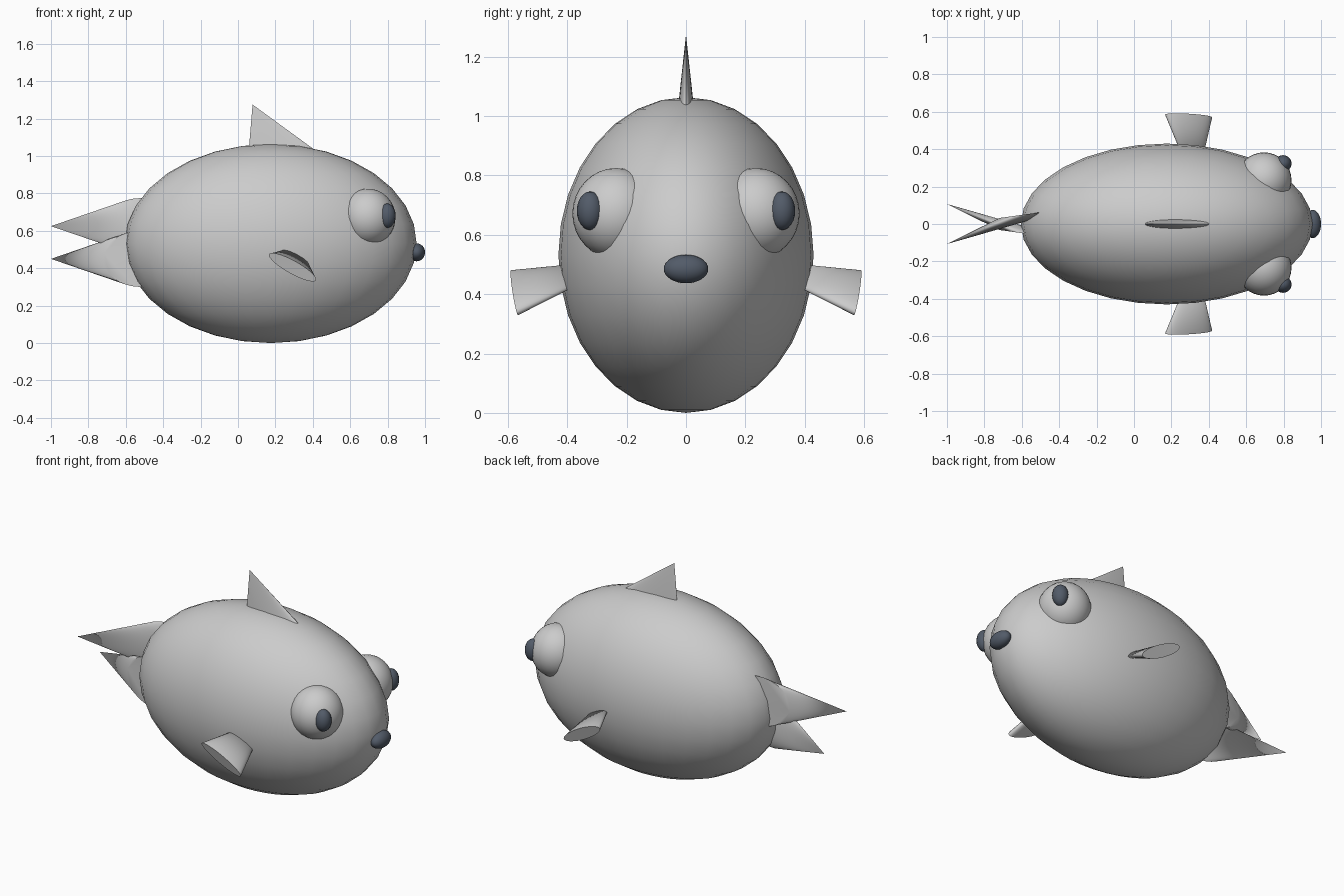
import bpy, bmesh, math
from mathutils import Vector

if "Cube" in bpy.data.objects:
    bpy.data.objects.remove(bpy.data.objects["Cube"])

dark = bpy.data.materials.new("dark_slate")
dark.diffuse_color = (0.085, 0.105, 0.14, 1)
dark.use_nodes = True
dark.node_tree.nodes["Principled BSDF"].inputs["Base Color"].default_value = dark.diffuse_color


def finish(bm, name, mat=None):
    bmesh.ops.recalc_face_normals(bm, faces=bm.faces)
    me = bpy.data.meshes.new(name)
    bm.to_mesh(me)
    bm.free()
    ob = bpy.data.objects.new(name, me)
    bpy.context.collection.objects.link(ob)
    if mat:
        me.materials.append(mat)
    bpy.ops.object.select_all(action='DESELECT')
    ob.select_set(True)
    bpy.context.view_layer.objects.active = ob
    bpy.ops.object.shade_smooth_by_angle(angle=math.radians(40))
    return ob


def ellipsoid(name, centre, radii, mat=None, seg=32, rings=16):
    bm = bmesh.new()
    bmesh.ops.create_uvsphere(bm, u_segments=seg, v_segments=rings, radius=1)
    bmesh.ops.scale(bm, vec=radii, verts=bm.verts)
    bmesh.ops.translate(bm, vec=centre, verts=bm.verts)
    return finish(bm, name, mat)


def fin(name, apex, centre, u, v, seg=32):
    """Flattened cone: base ellipse spanned by half-axes u and v."""
    bm = bmesh.new()
    c, u, v = Vector(centre), Vector(u), Vector(v)
    tip = bm.verts.new(apex)
    rim = []
    for i in range(seg):
        a = 2 * math.pi * i / seg
        rim.append(bm.verts.new(c + u * math.cos(a) + v * math.sin(a)))
    for i in range(seg):
        bm.faces.new((rim[i], rim[(i + 1) % seg], tip))
    bm.faces.new(rim)
    return finish(bm, name)


# Body
ellipsoid("body", (0.175, 0, 0.532), (0.78, 0.43, 0.532))

# Nose
ellipsoid("nose", (0.955, 0, 0.485), (0.045, 0.075, 0.048), dark)

# Back fin
fin("back_fin", (0.078, 0, 1.275), (0.255, 0, 1.0), (0.2, 0, 0), (0, 0.03, 0))

# Eyes, pupils, side fins and the two crossed tail fins
for s, side in ((-1, "right"), (1, "left")):
    ellipsoid("eye_" + side, (0.695, 0.235 * s, 0.672), (0.147, 0.148, 0.153))
    ellipsoid("pupil_" + side, (0.797, 0.323 * s, 0.681),
              (0.046, 0.045, 0.065), dark, 16, 12)
    fin("side_fin_" + side, (0.33, 0.19 * s, 0.52), (0.292, 0.578 * s, 0.405),
        (0.126, -0.008 * s, -0.068), (0.01, 0.011 * s, 0.034))
    z = 0.625 if s < 0 else 0.45
    fin("tail_fin_" + ("upper" if s < 0 else "lower"), (-1, 0.107 * s, z),
        (-0.52, -0.06 * s, z), (-0.2, 0.028 * s, 0), (0, 0, 0.15))
